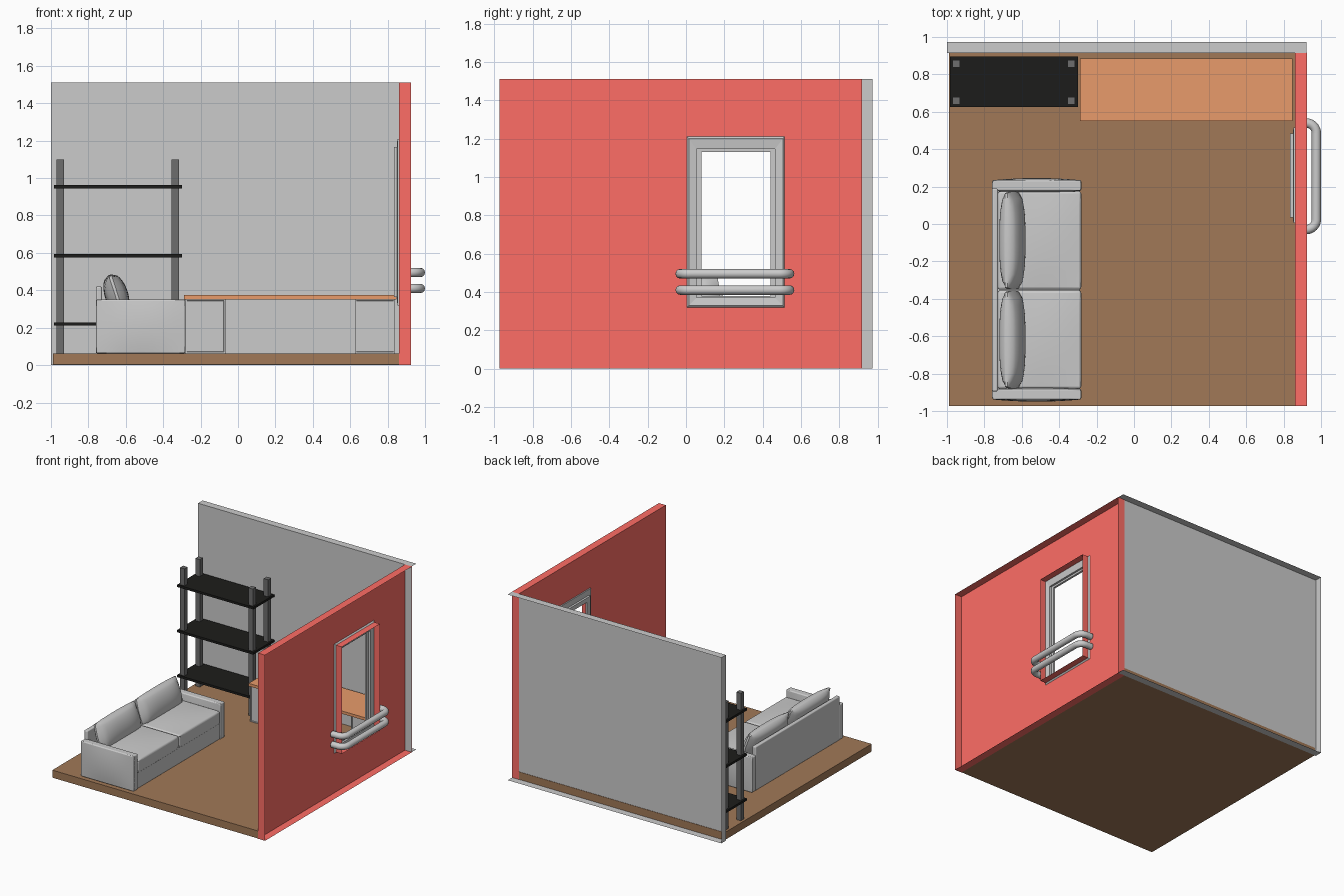
import bpy, bmesh, math
from mathutils import Vector, Matrix

if "Cube" in bpy.data.objects:
    bpy.data.objects.remove(bpy.data.objects["Cube"])


def material(name, rgb):
    m = bpy.data.materials.new(name)
    m.diffuse_color = (*rgb, 1)
    m.use_nodes = True
    m.node_tree.nodes["Principled BSDF"].inputs["Base Color"].default_value = m.diffuse_color
    return m


RED = material("red_paint", (1.0, 0.155, 0.133))
BROWN = material("floor_wood", (0.355, 0.19, 0.095))
ORANGE = material("desk_wood", (0.807, 0.33, 0.146))
BLACK = material("black_board", (0.012, 0.012, 0.011))
DARK = material("dark_metal", (0.155, 0.155, 0.155))


def finish(name, bm, mat=None, open_sides=()):
    """Make the object; faces looking along an open side are left out."""
    bmesh.ops.recalc_face_normals(bm, faces=bm.faces)
    gone = [f for f in bm.faces if any(f.normal.dot(Vector(d)) > 0.9 for d in open_sides)]
    bmesh.ops.delete(bm, geom=gone, context='FACES')
    me = bpy.data.meshes.new(name)
    bm.to_mesh(me)
    bm.free()
    ob = bpy.data.objects.new(name, me)
    bpy.context.collection.objects.link(ob)
    if mat:
        me.materials.append(mat)
    return ob


def select(ob):
    bpy.ops.object.select_all(action='DESELECT')
    ob.select_set(True)
    bpy.context.view_layer.objects.active = ob


def smooth(ob):
    select(ob)
    bpy.ops.object.shade_smooth_by_angle(angle=math.radians(40))


def cube(lo, hi):
    bm = bmesh.new()
    bmesh.ops.create_cube(bm, size=1)
    lo, hi = Vector(lo), Vector(hi)
    size, mid = hi - lo, (lo + hi) / 2
    for v in bm.verts:
        v.co = Vector(c * s for c, s in zip(v.co, size)) + mid
    return bm


def box(name, lo, hi, mat=None, open_sides=()):
    return finish(name, cube(lo, hi), mat, open_sides)


def soft_box(name, lo, hi, bevel, axis=None, bulge=0.0):
    """Rounded block whose two faces across one axis swell outwards."""
    bm = cube(lo, hi)
    if axis is not None:
        bmesh.ops.subdivide_edges(bm, edges=bm.edges[:], cuts=7, use_grid_fill=True)
        mid = (Vector(lo) + Vector(hi)) / 2
        half = (Vector(hi) - Vector(lo)) / 2
        for v in bm.verts:
            n = [(v.co[i] - mid[i]) / half[i] for i in range(3)]
            w = math.prod(1 - n[i] ** 2 for i in range(3) if i != axis)
            v.co[axis] += bulge * w * n[axis]
    ob = finish(name, bm)
    mod = ob.modifiers.new("round", 'BEVEL')
    mod.width, mod.segments, mod.limit_method = bevel, 3, 'ANGLE'
    mod.angle_limit = math.radians(50)
    smooth(ob)
    return ob


def pillow(name, centre, size, tilt):
    """Lens-shaped cushion, thick in the middle and thin at the rim."""
    bm = cube((-1, -1, -1), (1, 1, 1))
    bmesh.ops.subdivide_edges(bm, edges=bm.edges[:], cuts=13, use_grid_fill=True)
    for v in bm.verts:
        x, y, z = v.co
        fat = 0.12 + 0.88 * math.sqrt(max(0, (1 - abs(y) ** 3) * (1 - z * z)))
        v.co = (x * fat * size[0] / 2, y * size[1] / 2 * (1 - 0.04 * z * z),
                z * size[2] / 2 * (1 - 0.06 * y * y))
    bmesh.ops.transform(bm, verts=bm.verts,
                        matrix=Matrix.Translation(centre) @ Matrix.Rotation(tilt, 4, 'Y'))
    smooth(finish(name, bm))


def rect_ring(name, sections, mat=None, open_sides=()):
    """Closed ring through rectangles (x, y0, y1, z0, z1)."""
    bm = bmesh.new()
    loops = [[bm.verts.new((x, y, z)) for y, z in ((a, c), (b, c), (b, d), (a, d))]
             for x, a, b, c, d in sections]
    for i, p in enumerate(loops):
        q = loops[(i + 1) % len(loops)]
        for k in range(4):
            j = (k + 1) % 4
            bm.faces.new((p[k], p[j], q[j], q[k]))
    return finish(name, bm, mat, open_sides)


# Floor and walls; the walls are shells left open on their outer sides
box("floor", (-0.99, -0.972, 0.002), (0.861, 0.918, 0.063), BROWN)
box("back_wall", (-1, 0.915, 0), (0.922, 0.974, 1.51), None, [(0, 1, 0), (1, 0, 0)])
outer, hole = (-0.972, 0.917, 0, 1.51), (0.015, 0.505, 0.33, 1.20)
rect_ring("red_wall", [(0.924, *outer), (0.924, *hole), (0.862, *hole), (0.862, *outer)],
          RED, [(1, 0, 0)])

# Stepped window frame on the inside of the red wall
rect_ring("window_frame", [
    (0.872, 0.015, 0.505, 0.33, 1.20), (0.866, 0.055, 0.465, 0.37, 1.145),
    (0.85, 0.055, 0.465, 0.37, 1.145), (0.85, 0.08, 0.44, 0.38, 1.13),
    (0.833, 0.08, 0.44, 0.38, 1.13),
    (0.833, 0.035, 0.485, 0.365, 1.165), (0.85, 0.035, 0.485, 0.365, 1.165),
    (0.852, 0.005, 0.515, 0.32, 1.21), (0.862, 0.005, 0.515, 0.32, 1.21)])

# Two bent tube rails outside the window, ends running into the wall
for n, z in enumerate((0.41, 0.495)):
    r = 0.055
    half = [(0.87, -0.03)] + [(0.92 + r * math.sin(t), 0.025 - r * math.cos(t))
                              for t in (i * math.pi / 16 for i in range(9))]
    path = half + [(x, 0.51 - y) for x, y in reversed(half)]
    cu = bpy.data.curves.new("window_rail", 'CURVE')
    cu.dimensions, cu.bevel_depth, cu.bevel_resolution, cu.use_fill_caps = '3D', 0.025, 4, True
    sp = cu.splines.new('POLY')
    sp.points.add(len(path) - 1)
    for p, (x, y) in zip(sp.points, path):
        p.co = (x, y, z, 1)
    ob = bpy.data.objects.new(f"window_rail_{n + 1}", cu)
    bpy.context.collection.objects.link(ob)
    select(ob)
    bpy.ops.object.convert(target='MESH')
    smooth(bpy.context.object)

# Open shelving: four posts, three boards
for i, x in enumerate((-0.95, -0.335)):
    for j, y in enumerate((0.66, 0.857)):
        box(f"shelf_post_{i}{j}", (x - 0.02, y - 0.02, 0.06), (x + 0.02, y + 0.02, 1.10), DARK)
for i, z in enumerate((0.22, 0.585, 0.953)):
    box(f"shelf_board_{i + 1}", (-0.985, 0.625, z - 0.009), (-0.30, 0.895, z + 0.009), BLACK)

# Desk: wooden top on two pedestals with recessed door fronts
box("desk_top", (-0.29, 0.55, 0.352), (0.848, 0.885, 0.375), ORANGE)
for side, x in (("left", -0.282), ("right", 0.625)):
    bm = cube((x, 0.56, 0.062), (x + 0.215, 0.885, 0.353))
    front = min(bm.faces, key=lambda f: f.calc_center_median().y)
    bmesh.ops.inset_region(bm, faces=[front], thickness=0.012)
    bmesh.ops.inset_region(bm, faces=[front], thickness=0.002, depth=-0.004)
    finish(f"desk_pedestal_{side}", bm)

# Sofa: back, base and arms
soft_box("sofa_back", (-0.76, -0.895, 0.063), (-0.728, 0.19, 0.42), 0.008)
soft_box("sofa_base", (-0.74, -0.885, 0.063), (-0.288, 0.18, 0.20), 0.006)
for side, y in (("left", 0.178), ("right", -0.938)):
    soft_box(f"sofa_arm_{side}", (-0.758, y, 0.063), (-0.282, y + 0.056, 0.35), 0.02, 1, 0.012)

# Sofa seat and back cushions, two of each
for n, y in enumerate((-0.618, -0.088)):
    soft_box(f"seat_cushion_{n + 1}", (-0.728, y - 0.263, 0.19), (-0.282, y + 0.263, 0.295), 0.018, 2, 0.014)
    pillow(f"back_cushion_{n + 1}", (-0.65, y, 0.376), (0.125, 0.525, 0.225), math.radians(-18))
